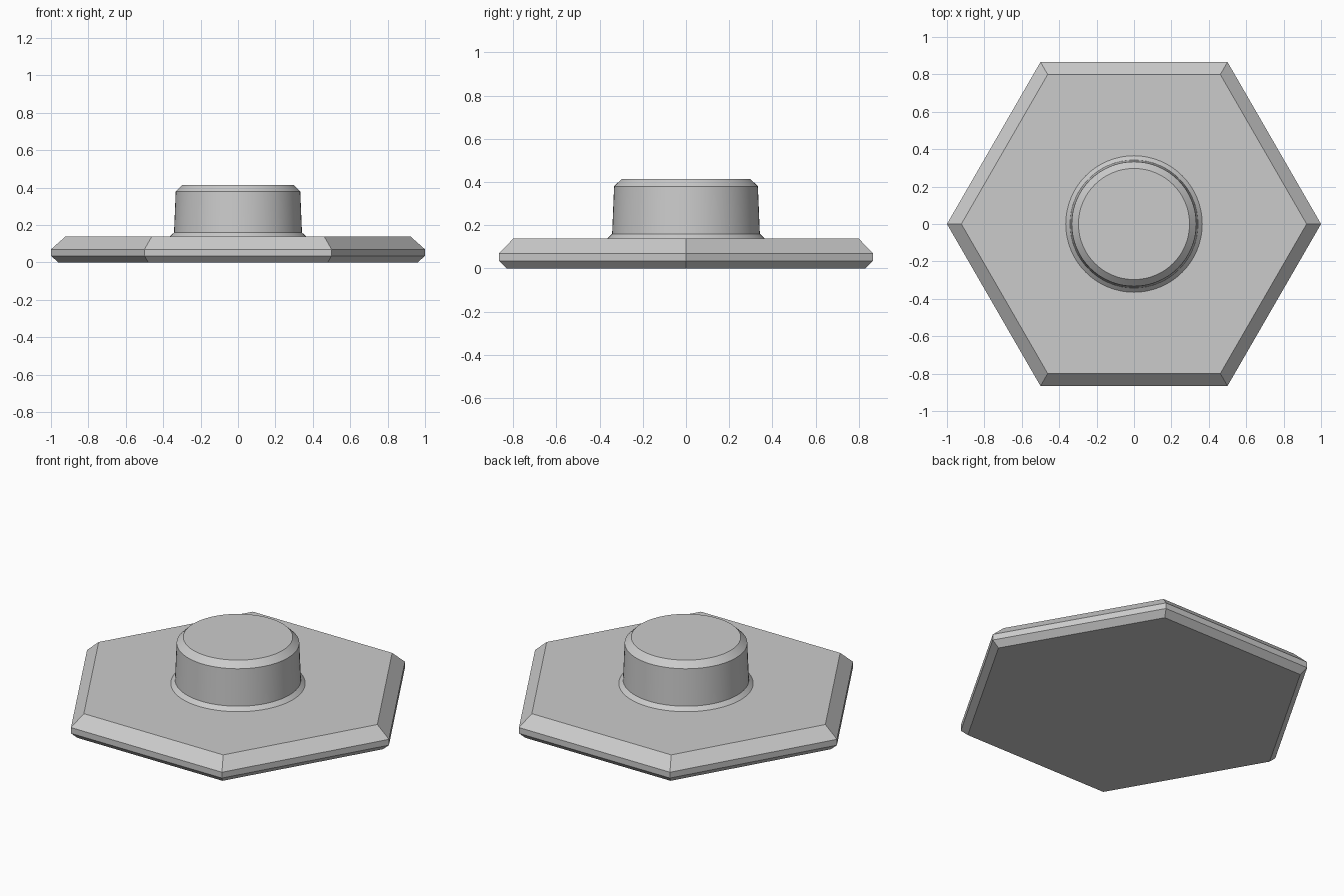
import bpy, bmesh, math

cube = bpy.data.objects.get("Cube")
if cube:
    bpy.data.objects.remove(cube, do_unlink=True)

grey = bpy.data.materials.new("light_grey")
grey.use_nodes = True
grey.diffuse_color = (0.6, 0.6, 0.6, 1)
grey.node_tree.nodes["Principled BSDF"].inputs["Base Color"].default_value = (0.6, 0.6, 0.6, 1)


def stacked_rings(name, profile, sides, bottom_cap):
    """Join regular polygon rings, given as (radius, height) from the bottom up."""
    bm = bmesh.new()
    rings = []
    for radius, z in profile:
        angles = [2 * math.pi * i / sides for i in range(sides)]
        rings.append([bm.verts.new((radius * math.cos(a), radius * math.sin(a), z)) for a in angles])
    for low, high in zip(rings, rings[1:]):
        for i in range(sides):
            j = (i + 1) % sides
            bm.faces.new((low[i], low[j], high[j], high[i]))
    bm.faces.new(rings[-1])
    if bottom_cap:
        bm.faces.new(rings[0][::-1])
    mesh = bpy.data.meshes.new(name)
    bm.to_mesh(mesh)
    bm.free()
    mesh.materials.append(grey)
    obj = bpy.data.objects.new(name, mesh)
    bpy.context.collection.objects.link(obj)
    return obj


# Hexagonal plate with bevelled top and bottom edges
stacked_rings("hexagonal_base", [(0.96, 0), (1, 0.035), (1, 0.07), (0.923, 0.138)], 6, True)

# Tapered round boss with a flared foot and a chamfered rim
boss = stacked_rings("round_boss", [(0.365, 0.138), (0.342, 0.16), (0.333, 0.38), (0.297, 0.415)], 64, False)
bpy.ops.object.select_all(action="DESELECT")
boss.select_set(True)
bpy.context.view_layer.objects.active = boss
bpy.ops.object.shade_smooth_by_angle(angle=math.radians(25))
